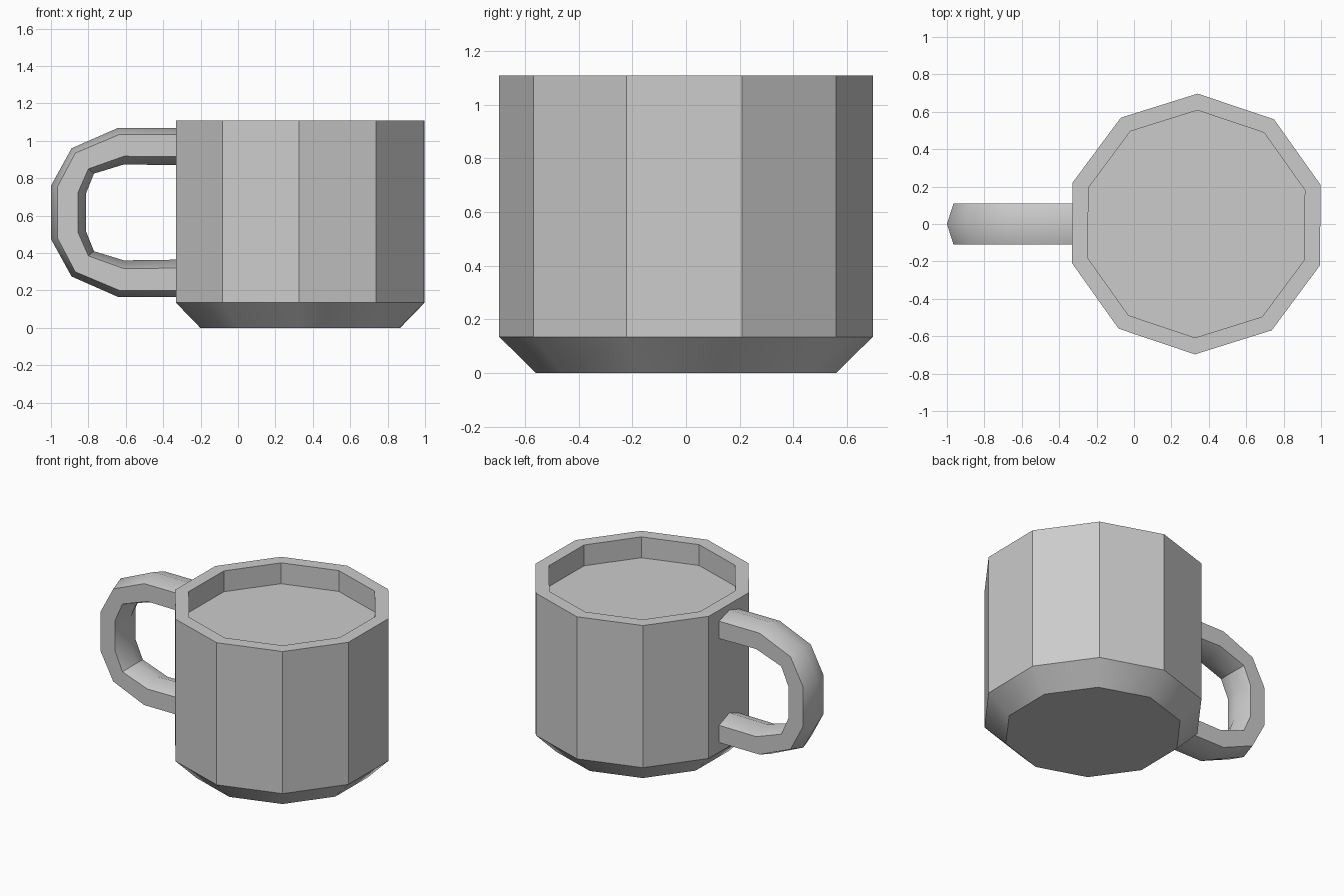
import bpy, bmesh, math

if "Cube" in bpy.data.objects:
    bpy.data.objects.remove(bpy.data.objects["Cube"])


def finish(bm, name, limit):
    # Smooth faces, with edges kept sharp above the angle limit
    bmesh.ops.recalc_face_normals(bm, faces=bm.faces)
    for f in bm.faces:
        f.smooth = True
    for e in bm.edges:
        e.smooth = e.calc_face_angle(0) < math.radians(limit)
    mesh = bpy.data.meshes.new(name)
    bm.to_mesh(mesh)
    bm.free()
    obj = bpy.data.objects.new(name, mesh)
    bpy.context.collection.objects.link(obj)
    return obj


def loft(rings, name, limit):
    # Skin a series of closed rings and cap both ends
    bm = bmesh.new()
    vr = [[bm.verts.new(p) for p in ring] for ring in rings]
    n = len(vr[0])
    for a, b in zip(vr, vr[1:]):
        for i in range(n):
            j = (i + 1) % n
            bm.faces.new((a[i], a[j], b[j], b[i]))
    bm.faces.new(vr[0])
    bm.faces.new(vr[-1])
    return finish(bm, name, limit)


# Ten-sided cup: chamfered foot, straight wall, flat rim, recessed filled level
profile = [(0.56, 0), (0.697, 0.135), (0.697, 1.11), (0.608, 1.11), (0.608, 0.967)]
angles = [math.radians(17.4 + 36 * i) for i in range(10)]
loft([[(0.333 + r * math.cos(a), r * math.sin(a), z) for a in angles]
      for r, z in profile], "mug_body", 30)

# Handle: six-sided section along a C path; upper half mirrored about mid height
MID, HALF_W = 0.6175, 0.11
outer_ridge = [(-0.32, 1.07), (-0.64, 1.07), (-0.89, 0.96), (-1.0, 0.76)]
outer_side = [(-0.32, 1.034), (-0.635, 1.034), (-0.87, 0.935), (-0.965, 0.755)]
inner_side = [(-0.32, 0.915), (-0.61, 0.918), (-0.80, 0.85), (-0.855, 0.725)]
inner_ridge = [(-0.32, 0.87), (-0.61, 0.874), (-0.77, 0.825), (-0.812, 0.72)]


def mirrored(path):
    return path + [(x, 2 * MID - z) for x, z in reversed(path)]


rings = []
for o, s, t, i in zip(*map(mirrored, (outer_ridge, outer_side, inner_side, inner_ridge))):
    rings.append([(o[0], 0, o[1]), (s[0], HALF_W, s[1]), (t[0], HALF_W, t[1]),
                  (i[0], 0, i[1]), (t[0], -HALF_W, t[1]), (s[0], -HALF_W, s[1])])
loft(rings, "handle", 45)
